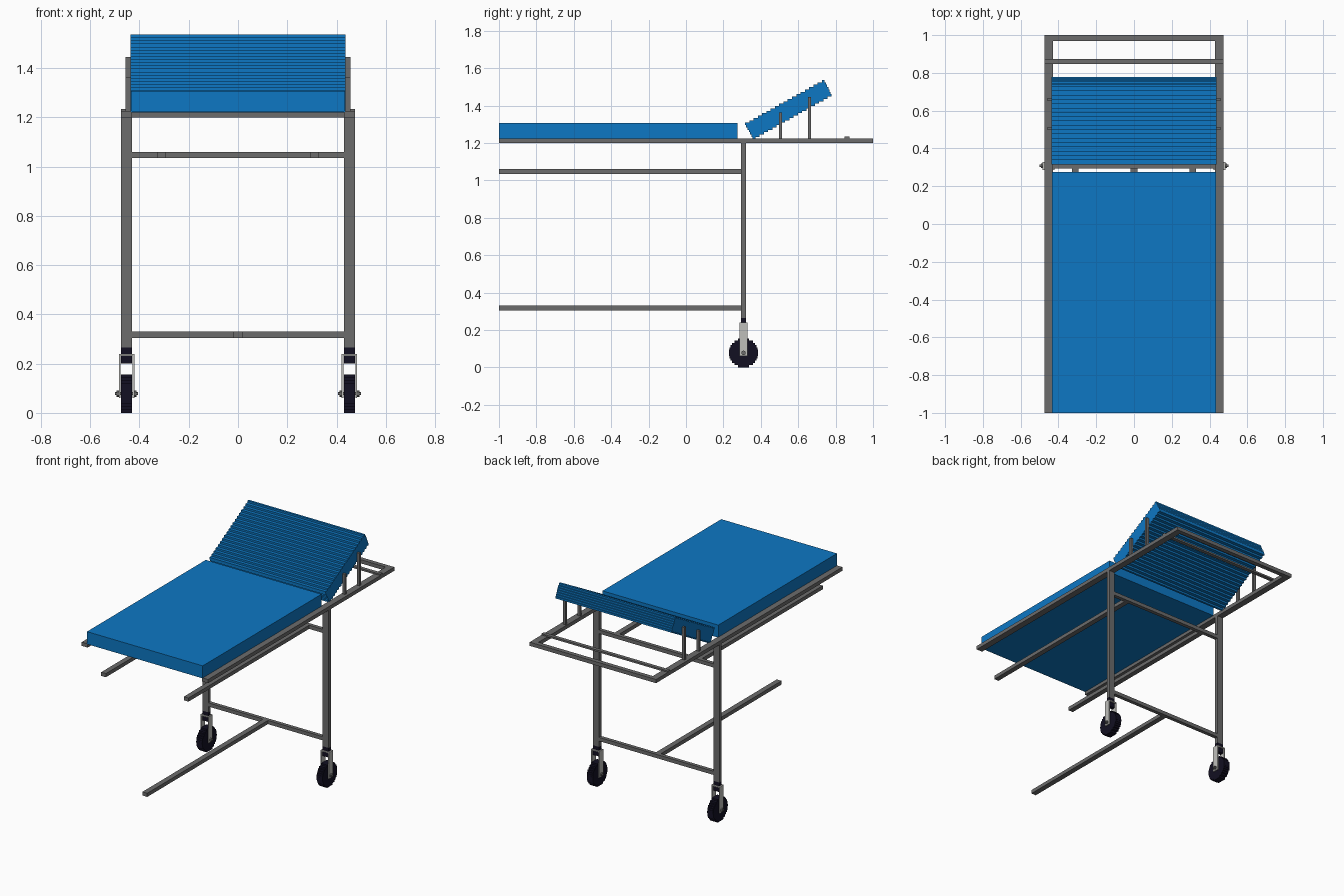
import bpy, bmesh, math

cube = bpy.data.objects.get("Cube")
if cube:
    bpy.data.objects.remove(cube, do_unlink=True)


def material(name, rgb, rough=0.6):
    m = bpy.data.materials.new(name)
    m.use_nodes = True
    m.diffuse_color = (*rgb, 1)
    bsdf = m.node_tree.nodes["Principled BSDF"]
    bsdf.inputs["Base Color"].default_value = (*rgb, 1)
    bsdf.inputs["Roughness"].default_value = rough
    return m


BLUE = material("mattress blue", (0.004, 0.185, 0.55))
STEEL = material("frame grey", (0.15, 0.15, 0.15))
PLATE = material("fork light grey", (0.52, 0.52, 0.50))
RUBBER = material("wheel black", (0.006, 0.005, 0.016))


def finish(bm, name, mat):
    bmesh.ops.recalc_face_normals(bm, faces=bm.faces)
    mesh = bpy.data.meshes.new(name)
    bm.to_mesh(mesh)
    bm.free()
    mesh.materials.append(mat)
    ob = bpy.data.objects.new(name, mesh)
    bpy.context.collection.objects.link(ob)
    return ob


def box(name, xs, ys, zs, mat):
    """Box given by its (min, max) on each axis."""
    bm = bmesh.new()
    bmesh.ops.create_cube(bm, size=1)
    for v in bm.verts:
        for i, (lo, hi) in enumerate((xs, ys, zs)):
            v.co[i] = lo if v.co[i] < 0 else hi
    return finish(bm, name, mat)


def stepped(name, xs, z0, z1, rows, span, mat):
    """Prism along x whose side outline is a staircase of even rows."""
    h = (z1 - z0) / rows
    left, right = [], []
    for i in range(rows):
        lo, hi = span(z0 + (i + 0.5) * h)
        for z in (z0 + i * h, z0 + (i + 1) * h):
            left.append((lo, z))
            right.append((hi, z))
    bm = bmesh.new()
    # one quad strip per side keeps the caps clean
    grid = [[bm.verts.new((x, *p)) for p in side] for x in xs for side in (left, right)]
    al, ar, bl, br = grid
    n = len(left)
    for i in range(n - 1):
        bm.faces.new((al[i], al[i + 1], bl[i + 1], bl[i]))
        bm.faces.new((ar[i], br[i], br[i + 1], ar[i + 1]))
        if i % 2 == 0:
            bm.faces.new((al[i], ar[i], ar[i + 1], al[i + 1]))
            bm.faces.new((bl[i], bl[i + 1], br[i + 1], br[i]))
    for k in (0, n - 1):
        bm.faces.new((al[k], bl[k], br[k], ar[k]))
    # caps join the staircase through shared row edges
    for k in range(1, n - 1, 2):
        for l, r in ((al, ar), (bl, br)):
            if abs(l[k].co.y - l[k + 1].co.y) < 1e-6 and abs(r[k].co.y - r[k + 1].co.y) < 1e-6:
                continue
    bmesh.ops.remove_doubles(bm, verts=bm.verts, dist=1e-6)
    return finish(bm, name, mat)


def rod(name, x0, x1, y, z, r, sides, mat):
    """Cylinder along x."""
    bm = bmesh.new()
    bmesh.ops.create_cone(bm, cap_ends=True, segments=sides, radius1=r, radius2=r, depth=abs(x1 - x0))
    for v in bm.verts:
        a, b, c = v.co
        v.co = ((x0 + x1) / 2 + c, y + a, z + b)
    ob = finish(bm, name, mat)
    return ob


# mattress and raised backrest
box("mattress", (-0.435, 0.435), (-1, 0.275), (1.222, 1.307), BLUE)

CORNERS = [(0.36, 1.22), (0.78, 1.455), (0.738, 1.537), (0.315, 1.302)]


def backrest_span(z):
    ys = []
    for (ya, za), (yb, zb) in zip(CORNERS, CORNERS[1:] + CORNERS[:1]):
        if min(za, zb) <= z <= max(za, zb):
            ys.append(ya + (yb - ya) * (z - za) / (zb - za))
    return min(ys), max(ys)


stepped("backrest", (-0.437, 0.437), 1.22, 1.537, 25, backrest_span, BLUE)

# top frame
box("frame_end_bar", (-0.43, 0.43), (0.97, 1), (1.20, 1.225), STEEL)
box("frame_cross_strip", (-0.475, 0.475), (0.848, 0.873), (1.222, 1.234), STEEL)

# cross bars between the legs and the long bars under the bed
box("upper_leg_cross_bar", (-0.43, 0.43), (0.295, 0.32), (1.035, 1.06), STEEL)
box("lower_leg_cross_bar", (-0.43, 0.43), (0.295, 0.32), (0.305, 0.33), STEEL)
box("lower_long_bar", (-0.018, 0.018), (-1, 0.295), (0.305, 0.33), STEEL)

WY, WZ, WR = 0.308, 0.078, 0.078


def wheel_span(z):
    half = math.sqrt(max(WR ** 2 - (z - WZ) ** 2, 0))
    return WY - half, WY + half


for side, s in (("left", 1), ("right", -1)):
    def mx(a, b):
        return (min(a * s, b * s), max(a * s, b * s))

    # rails, legs and backrest posts
    box(side + "_side_rail", mx(0.43, 0.475), (-1, 1), (1.20, 1.225), STEEL)
    box(side + "_long_bar", mx(0.293, 0.328), (-1, 0.295), (1.035, 1.06), STEEL)
    box(side + "_leg", mx(0.43, 0.475), (0.295, 0.32), (0.265, 1.20), STEEL)
    for label, y, top in (("front", 0.505, 1.362), ("rear", 0.66, 1.445)):
        box(f"{side}_{label}_backrest_post", mx(0.437, 0.457), (y - 0.008, y + 0.008), (1.225, top), STEEL)

    # caster: stem, fork, wheel and axle
    box(side + "_caster_stem", mx(0.43, 0.475), (0.295, 0.32), (0.20, 0.265), RUBBER)
    box(side + "_fork_top", mx(0.421, 0.484), (0.287, 0.329), (0.232, 0.24), PLATE)
    for label, a, b in (("inner", 0.421, 0.428), ("outer", 0.477, 0.484)):
        box(f"{side}_{label}_fork_plate", mx(a, b), (0.287, 0.329), (0.06, 0.234), PLATE)
    stepped(side + "_wheel", mx(0.43, 0.475), 0, 0.156, 13, wheel_span, RUBBER)
    rod(side + "_axle", *mx(0.406, 0.499), WY, WZ, 0.006, 12, STEEL)
    for label, a, b in (("inner", 0.412, 0.421), ("outer", 0.484, 0.493)):
        rod(f"{side}_{label}_axle_nut", *mx(a, b), WY, WZ, 0.013, 6, STEEL)
